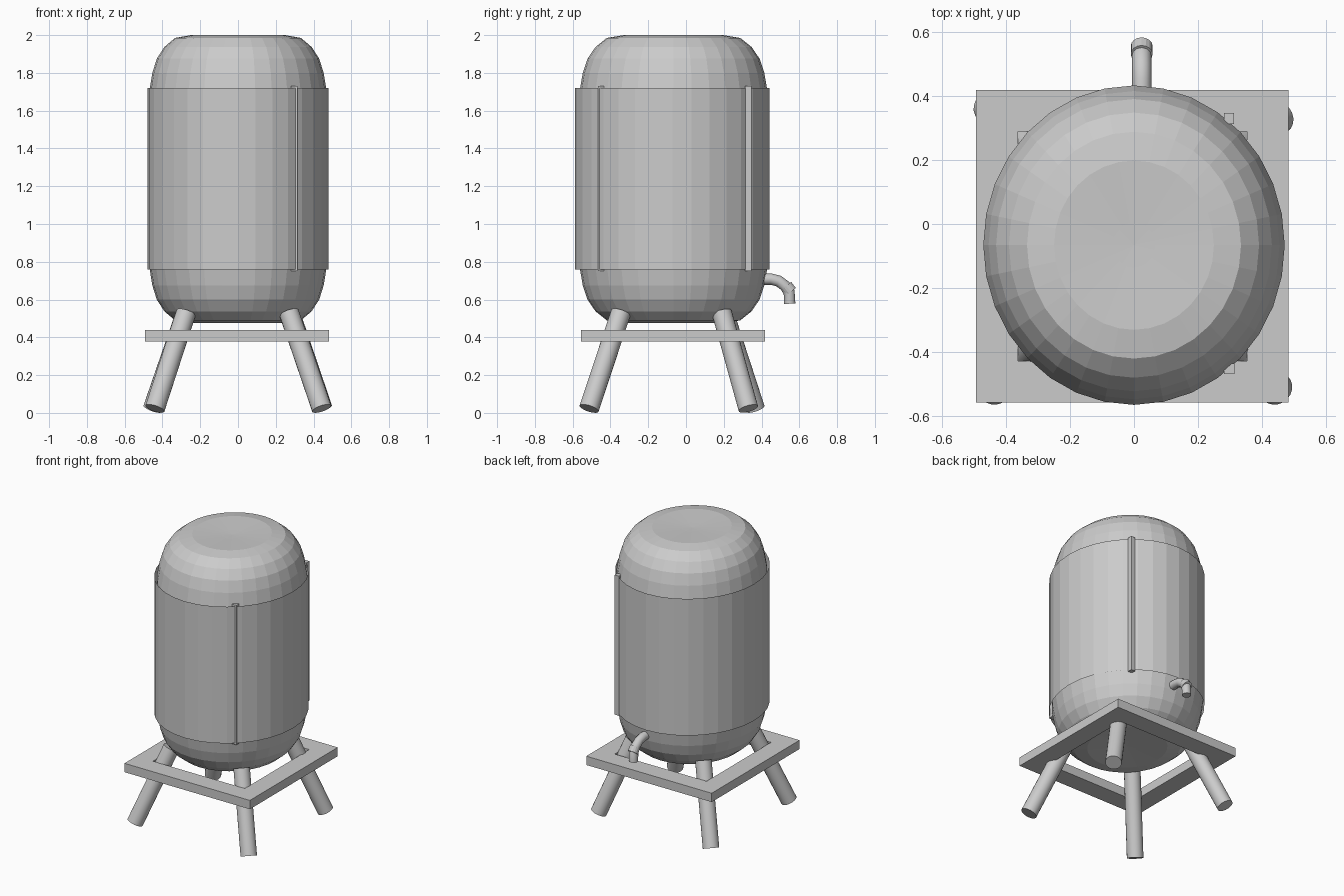
import bpy, bmesh, math
from mathutils import Vector

if "Cube" in bpy.data.objects:
    bpy.data.objects.remove(bpy.data.objects["Cube"])


def add_object(name, bm):
    bmesh.ops.recalc_face_normals(bm, faces=bm.faces[:])
    me = bpy.data.meshes.new(name)
    bm.to_mesh(me)
    bm.free()
    ob = bpy.data.objects.new(name, me)
    bpy.context.collection.objects.link(ob)
    return ob


def lathe(name, profile, center, rx, ry, sides):
    """Revolve (radius fraction, z) points into an elliptical shell."""
    bm = bmesh.new()
    verts = [bm.verts.new((r, 0, z)) for r, z in profile]
    edges = [bm.edges.new(p) for p in zip(verts, verts[1:])]
    bmesh.ops.spin(bm, geom=verts + edges, cent=(0, 0, 0), axis=(0, 0, 1),
                   angle=math.tau, steps=sides, use_duplicate=False)
    bmesh.ops.remove_doubles(bm, verts=bm.verts[:], dist=1e-4)
    for v in bm.verts:
        v.co.x = v.co.x * rx + center[0]
        v.co.y = v.co.y * ry + center[1]
    return add_object(name, bm)


def box(name, lo, hi):
    bm = bmesh.new()
    bmesh.ops.create_cube(bm, size=1)
    for v in bm.verts:
        v.co = [(a + b) / 2 + c * (b - a) for a, b, c in zip(lo, hi, v.co)]
    return add_object(name, bm)


def rod(name, a, b, radius, sides=20):
    a, b = Vector(a), Vector(b)
    bm = bmesh.new()
    bmesh.ops.create_cone(bm, cap_ends=True, segments=sides, radius1=radius,
                          radius2=radius, depth=(b - a).length)
    rot = (b - a).to_track_quat('Z', 'Y').to_matrix()
    for v in bm.verts:
        v.co = rot @ v.co + (a + b) / 2
    return add_object(name, bm)


# Tank: rounded ends mirrored about its middle height
half = [(0, 1.99), (0.14, 1.992), (0.53, 2.0), (0.71, 1.985), (0.83, 1.937),
        (0.915, 1.875), (0.965, 1.80), (1.0, 1.70)]
MID = 1.2375
profile = half + [(r, 2 * MID - z) for r, z in reversed(half)]
lathe("tank", profile, (0, -0.066), 0.47, 0.498, 32)

# Sheet metal sleeve and its two seam strips
lathe("sleeve", [(1, 0.76), (1, 1.72)], (-0.001, -0.0725), 0.479, 0.515, 32)
box("seam_strip_front", (0.28, -0.467, 0.75), (0.314, -0.435, 1.73))
box("seam_strip_back", (0.28, 0.312, 0.75), (0.312, 0.346, 1.73))

# Square stand frame with an open middle
X0, X1, Y0, Y1, W = -0.492, 0.482, -0.557, 0.418, 0.13
bm = bmesh.new()
outer = [(X0, Y0), (X1, Y0), (X1, Y1), (X0, Y1)]
inner = [(X0 + W, Y0 + W), (X1 - W, Y0 + W), (X1 - W, Y1 - W), (X0 + W, Y1 - W)]
o = [bm.verts.new((x, y, 0.378)) for x, y in outer]
i = [bm.verts.new((x, y, 0.378)) for x, y in inner]
for k in range(4):
    n = (k + 1) % 4
    bm.faces.new((o[k], o[n], i[n], i[k]))
ext = bmesh.ops.extrude_face_region(bm, geom=bm.faces[:], use_keep_orig=True)
for v in ext["geom"]:
    if isinstance(v, bmesh.types.BMVert):
        v.co.z = 0.44
add_object("stand_frame", bm)

# Splayed legs: foot xy, top xy
legs = {
    "front_left_leg": ((-0.44, -0.513), (-0.275, -0.345)),
    "front_right_leg": ((0.443, -0.513), (0.27, -0.345)),
    "back_right_leg": ((0.447, 0.33), (0.275, 0.19)),
    "back_left_leg": ((-0.45, 0.365), (-0.275, 0.20)),
}
for name, (foot, top) in legs.items():
    leg = rod(name, (*foot, 0.023), (*top, 0.53), 0.053)
    bpy.context.view_layer.objects.active = leg
    leg.select_set(True)
    bpy.ops.object.shade_smooth_by_angle()
    leg.select_set(False)

# Curved drain spout
path = [(0.36, 0.708), (0.45, 0.708), (0.49, 0.698), (0.525, 0.672),
        (0.546, 0.638), (0.549, 0.578)]
cu = bpy.data.curves.new("spout", 'CURVE')
cu.dimensions = '3D'
cu.bevel_depth = 0.03
cu.bevel_resolution = 4
cu.use_fill_caps = True
sp = cu.splines.new('POLY')
sp.points.add(len(path) - 1)
for p, (y, z) in zip(sp.points, path):
    p.co = (0.024, y, z, 1)
spout = bpy.data.objects.new("spout", cu)
bpy.context.collection.objects.link(spout)

# Elbow collar on the spout
rod("spout_collar", (0.024, 0.53, 0.672), (0.024, 0.555, 0.64), 0.034, 16)
